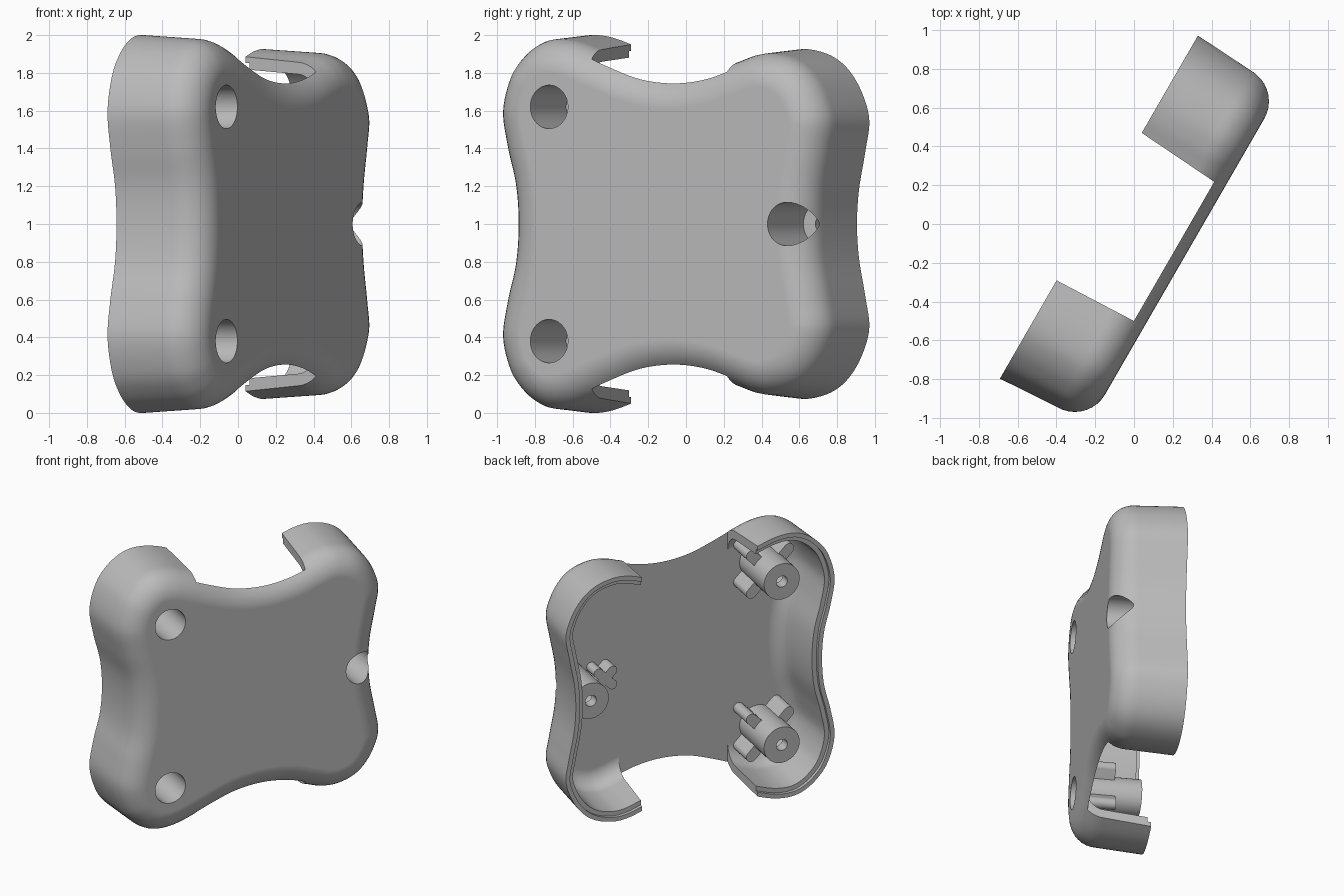
import bpy, bmesh
from math import sin, cos, pi, radians
from mathutils import Matrix, Vector

default = bpy.data.objects.get("Cube")
if default:
    bpy.data.objects.remove(default, do_unlink=True)

# Local frame: u along the plate, w up, n out of the outer face
PLACE = Matrix(((0.5, 0, 0.866, 0), (0.866, 0, -0.5, 0), (0, 1, 0, 1), (0, 0, 0, 1)))

grey = bpy.data.materials.new("grey plastic")
grey.use_nodes = True
colour = (0.5, 0.5, 0.5, 1)
grey.diffuse_color = colour
grey.node_tree.nodes["Principled BSDF"].inputs["Base Color"].default_value = colour


def stack(rings, name):
    """Closed solid from matching rings of points, capped at both ends."""
    bm = bmesh.new()
    rings = [[bm.verts.new(p) for p in ring] for ring in rings]
    for low, high in zip(rings, rings[1:]):
        for i in range(len(low)):
            bm.faces.new((low[i - 1], low[i], high[i], high[i - 1]))
    bm.faces.new(rings[0])
    bm.faces.new(rings[-1])
    bmesh.ops.recalc_face_normals(bm, faces=bm.faces[:])
    mesh = bpy.data.meshes.new(name)
    bm.to_mesh(mesh)
    bm.free()
    mesh.materials.append(grey)
    obj = bpy.data.objects.new(name, mesh)
    bpy.context.collection.objects.link(obj)
    return obj


def subtract(target, cutter):
    """Cut one solid from another and discard the cutter."""
    mod = target.modifiers.new("cut", 'BOOLEAN')
    mod.operation = 'DIFFERENCE'
    mod.solver = 'EXACT'
    mod.object = cutter
    bpy.context.view_layer.update()
    evaluated = target.evaluated_get(bpy.context.evaluated_depsgraph_get())
    mesh = bpy.data.meshes.new_from_object(evaluated)
    target.modifiers.clear()
    target.data = mesh
    bpy.data.objects.remove(cutter, do_unlink=True)


def smooth_loop(points, steps=6):
    """Closed spline through the points."""
    out, count = [], len(points)
    for i in range(count):
        a, b, c, d = (points[(i + k) % count] for k in (-1, 0, 1, 2))
        for s in range(steps):
            t = s / steps
            out.append(0.5 * (2 * b + (c - a) * t + (2 * a - 5 * b + 4 * c - d) * t**2
                              + (3 * b - a - 3 * c + d) * t**3))
    return out


# Four-lobed outline, upper half, mirrored below
half = [(-.94, 0), (-.955, .2), (-1.005, .4), (-1.035, .6), (-.985, .79), (-.9, .905),
        (-.8, .975), (-.7, 1), (-.58, .99), (-.45, .95), (-.3, .89), (-.12, .83),
        (.07, .81), (.25, .83), (.41, .88), (.52, .915), (.635, .925), (.77, .892),
        (.875, .82), (.958, .7), (1.005, .55), (.98, .38), (.942, .18), (.93, 0)]
half = [Vector(p) for p in half]
outline = smooth_loop(half + [Vector((p.x, -p.y)) for p in half[-2:0:-1]])


def inset_ring(distance, n):
    ring = []
    for i, p in enumerate(outline):
        along = (outline[(i + 1) % len(outline)] - outline[i - 1]).normalized()
        ring.append((p.x + distance * along.y, p.y - distance * along.x, n))
    return ring


def loft(profile, name):
    return stack([inset_ring(d, n) for d, n in profile], name)


def fillet(radius, steps=9):
    return [(0.2 - radius * cos(pi / 2 * k / steps), 0.13 + radius * sin(pi / 2 * k / steps))
            for k in range(steps + 1)]


def slot(u, w, n0, n1, radius, reach=0, turn=0, sides=40):
    """Round post, or a rib with round ends when reach is set."""
    rim = []
    for i in range(sides):
        a = 2 * pi * (i + 0.5) / sides
        x = radius * cos(a) + (reach if cos(a) > 0 else -reach)
        y = radius * sin(a)
        rim.append((u + x * cos(turn) - y * sin(turn), w + x * sin(turn) + y * cos(turn)))
    return stack([[(*p, n) for p in rim] for n in (n0, n1)], "slot_tool")


# Outer form with rounded face edge, and the cavity with a stepped lip
shell = loft([(0, -.2)] + fillet(.18), "cover_shell")
cavity = loft([(.032, -.3), (.032, -.175), (.065, -.175)] + fillet(.12), "cavity_tool")

# Screw bosses with crossed ribs, and a small crossed post
FLOOR = 0.28
bosses = [(-.658, .62), (-.658, -.62), (.792, 0)]
for u, w in bosses:
    subtract(cavity, slot(u, w, FLOOR, -.15, .135))
for u, w, top, radius, reach in [(*bosses[0], .04, .04, .2), (*bosses[1], .04, .04, .2),
                                 (.55, 0, .13, .035, .075)]:
    for turn in (pi / 4, -pi / 4):
        subtract(cavity, slot(u, w, FLOOR, top, radius, reach, turn))
subtract(shell, cavity)

# Tapered gap through the upper and lower walls
gap = [[(u0, -1.2, n), (u1, -1.2, n), (u1, 1.2, n), (u0, 1.2, n)]
       for u0, u1, n in ((-.453, .43, -.25), (-.433, .395, .2495))]
subtract(shell, stack(gap, "gap_tool"))

# Counterbores from the outer face, and screw holes through the boss tips
for u, w in bosses:
    subtract(shell, slot(u, w, .5, -.07, .115))
    subtract(shell, slot(u, w, 0, -.3, .042))

shell.data.transform(PLACE)
bpy.ops.object.select_all(action='DESELECT')
shell.select_set(True)
bpy.context.view_layer.objects.active = shell
bpy.ops.object.shade_smooth_by_angle(angle=radians(30))
weighted = shell.modifiers.new("weighted normals", 'WEIGHTED_NORMAL')
weighted.keep_sharp = True
